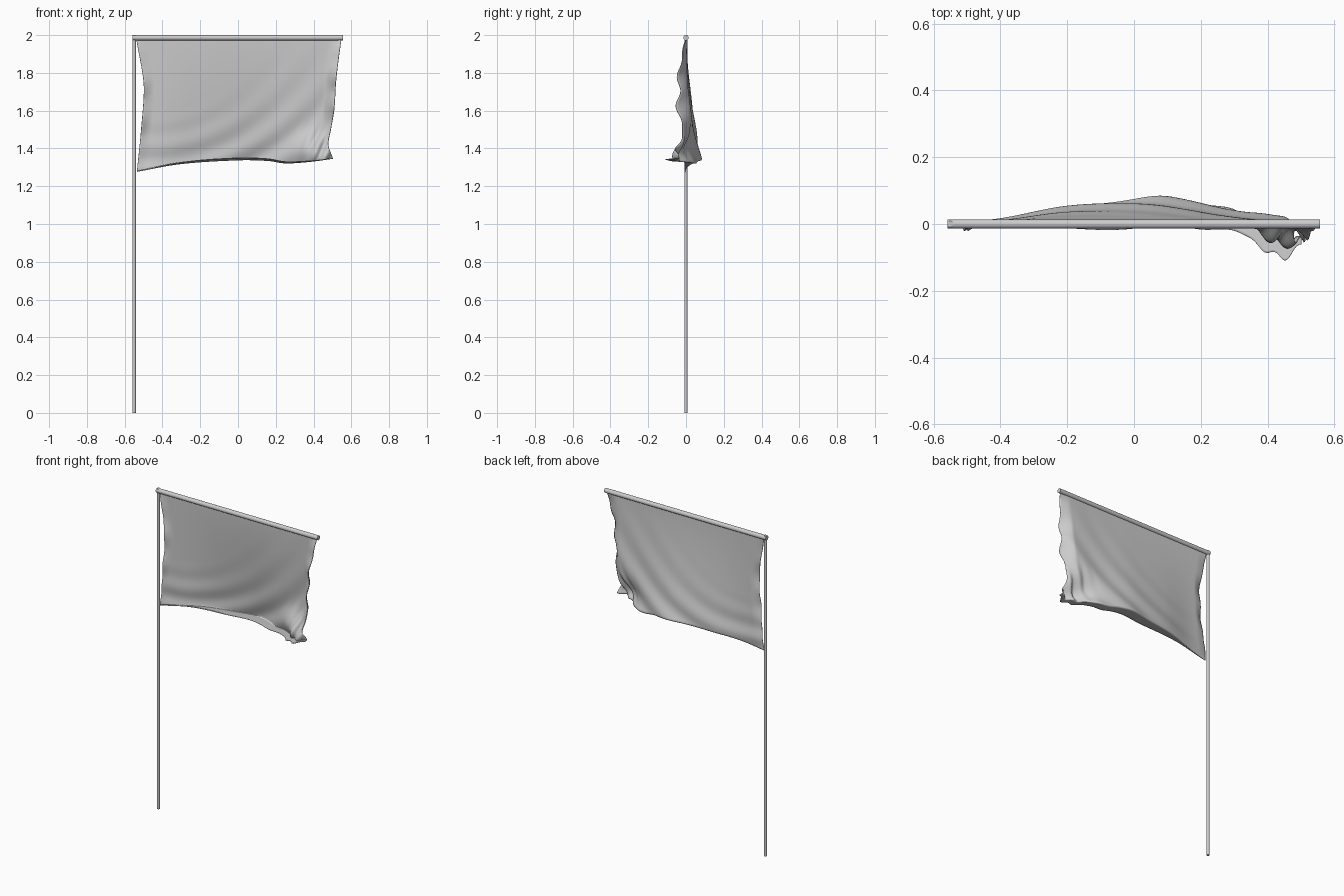
import bpy, bmesh, math
from mathutils import Vector

if "Cube" in bpy.data.objects:
    bpy.data.objects.remove(bpy.data.objects["Cube"])


def rod(name, a, b, radius, sides=24):
    a, b = Vector(a), Vector(b)
    bpy.ops.mesh.primitive_cylinder_add(vertices=sides, radius=radius, depth=(b - a).length,
                                        location=(a + b) / 2)
    ob = bpy.context.object
    ob.name = name
    ob.rotation_euler = (b - a).to_track_quat('Z', 'Y').to_euler()
    bpy.ops.object.shade_smooth_by_angle(angle=math.radians(40))
    return ob


def curve(pts, t):
    """Smooth interpolation through (t, value) points."""
    n = len(pts)
    t = min(max(t, pts[0][0]), pts[-1][0])
    i = max(k for k in range(n - 1) if pts[k][0] <= t)

    def slope(k):
        lo, hi = max(k - 1, 0), min(k + 1, n - 1)
        return (pts[hi][1] - pts[lo][1]) / (pts[hi][0] - pts[lo][0])
    (t0, p0), (t1, p1) = pts[i], pts[i + 1]
    h = t1 - t0
    s = (t - t0) / h
    return (p0 * (2*s**3 - 3*s*s + 1) + p1 * (3*s*s - 2*s**3)
            + h * slope(i) * (s**3 - 2*s*s + s) + h * slope(i + 1) * (s**3 - s*s))


def bump(x, z, cx, cz, wx, wz):
    return math.exp(-((x - cx) / wx)**2 - ((z - cz) / wz)**2)


# Pole and crossbar
rod("pole", (-0.55, 0, 0), (-0.55, 0, 2.0), 0.009)
rod("crossbar", (-0.559, 0, 1.986), (0.557, 0, 1.986), 0.014)

# Cloth outline and belly, read as smooth profiles
LEFT = [(0, -0.54), (0.3, -0.502), (0.42, -0.498), (0.7, -0.513), (1, -0.535)]
RIGHT = [(0, 0.548), (0.33, 0.52), (0.6, 0.508), (0.75, 0.492), (0.88, 0.478), (1, 0.502)]
BOTTOM = [(-0.535, 1.278), (-0.307, 1.318), (0, 1.338), (0.16, 1.335), (0.25, 1.322),
          (0.38, 1.33), (0.503, 1.347)]
BELLY = [(-0.54, 0), (-0.4, 0.012), (-0.2, 0.054), (0, 0.074), (0.1, 0.076),
         (0.3, 0.055), (0.45, 0.04), (0.51, 0.02)]
TOP, HEM = 1.985, 0.92


def cloth_point(u, v):
    t = min(v / HEM, 1)
    lip = max(0, (v - HEM) / (1 - HEM))        # hem tucked forward below the belly
    left, right = curve(LEFT, t), curve(RIGHT, t)
    x = left + (right - left) * u
    mid = math.sin(math.pi * u)
    z = TOP + (curve(BOTTOM, x) - TOP) * t + 0.012 * lip * mid
    y = curve(BELLY, x) * t**1.5 * (1 - lip) - 0.012 * lip * mid
    # Tension folds sweeping round the free lower corner
    r = math.hypot(x + 0.5, (z - 2.0) * 1.35)
    a = math.atan2((2.0 - z) * 1.35, x + 0.5)
    amp = 0.007 * min(1, max(0, (r - 0.55) / 0.5)) * t
    y += amp * math.sin(34 * r + 3 * a + 1.5 * math.sin(3 * a))
    # Crumpled corner pushed to the front
    y -= 0.10 * bump(x, z, 0.43, 1.36, 0.10, 0.085)
    y += 0.016 * bump(x, z, 0.45, 1.38, 0.08, 0.10) * math.sin(95 * (x - 0.45 * z))
    # Rolled side edges
    el = max(0, 1 - u / 0.05)
    er = max(0, 1 - (1 - u) / 0.06)
    y -= (0.016 + 0.006 * math.sin(22 * t)) * el**1.5 * math.sin(math.pi * t)
    y -= (0.05 + 0.012 * math.sin(25 * t)) * er**1.5 * math.sin(math.pi * t)
    return x, y, z


# Draped cloth sheet
NU, NV = 140, 90
bm = bmesh.new()
grid = [[bm.verts.new(cloth_point(i / NU, j / NV)) for i in range(NU + 1)] for j in range(NV + 1)]
for j in range(NV):
    for i in range(NU):
        f = bm.faces.new((grid[j][i], grid[j + 1][i], grid[j + 1][i + 1], grid[j][i + 1]))
        f.smooth = True
mesh = bpy.data.meshes.new("flag_cloth")
bm.to_mesh(mesh)
bm.free()
cloth = bpy.data.objects.new("flag_cloth", mesh)
bpy.context.collection.objects.link(cloth)
thick = cloth.modifiers.new("thickness", 'SOLIDIFY')
thick.thickness = 0.004
thick.offset = 0
